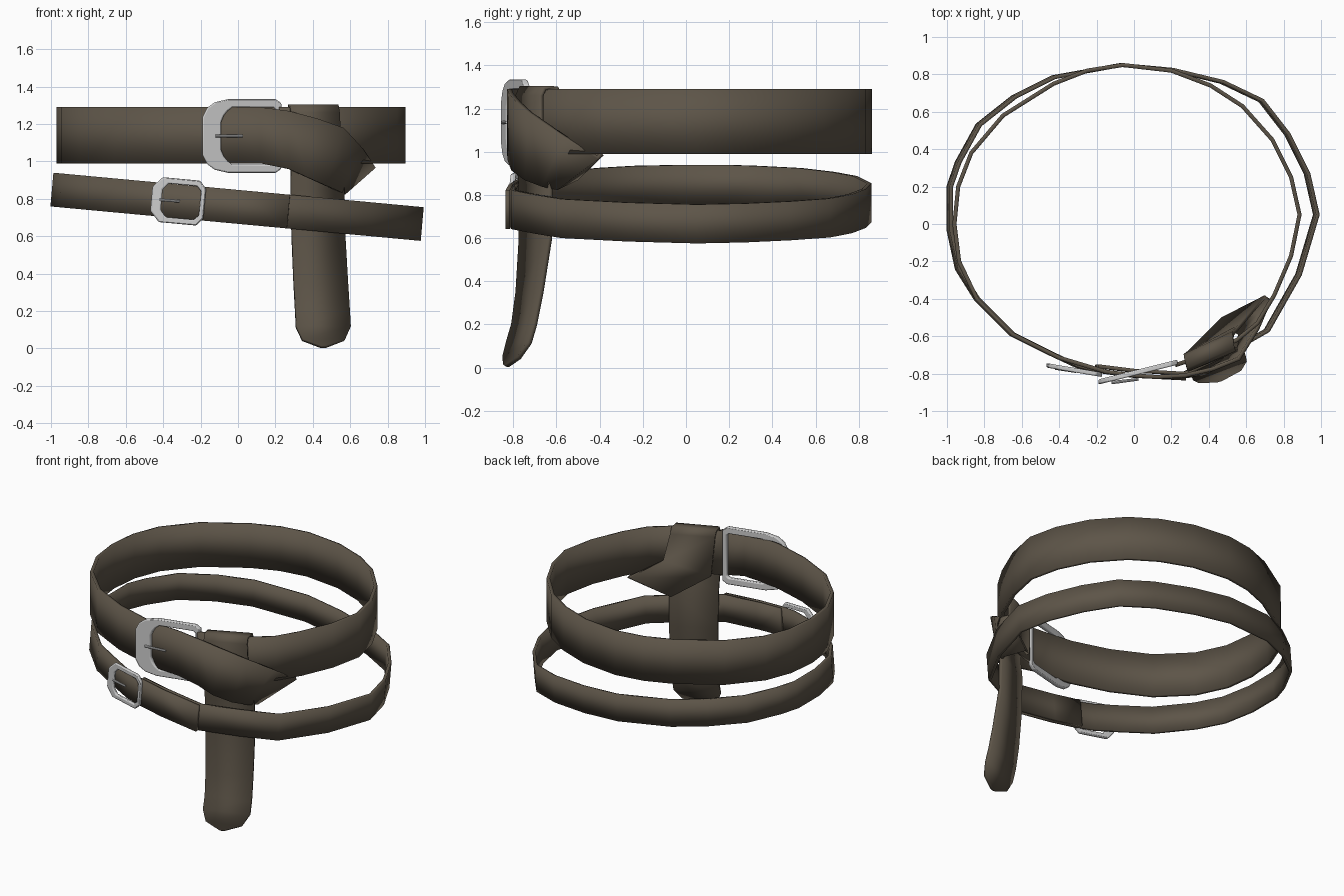
import bpy, bmesh
from mathutils import Vector

if "Cube" in bpy.data.objects:
    bpy.data.objects.remove(bpy.data.objects["Cube"])

leather = bpy.data.materials.new("leather")
leather.diffuse_color = (0.11, 0.09, 0.065, 1)
leather.use_nodes = True
leather.node_tree.nodes["Principled BSDF"].inputs["Base Color"].default_value = leather.diffuse_color


def finish(bm, name, mat=None):
    me = bpy.data.meshes.new(name)
    bm.to_mesh(me)
    bm.free()
    ob = bpy.data.objects.new(name, me)
    bpy.context.collection.objects.link(ob)
    if mat:
        me.materials.append(mat)
    bpy.ops.object.select_all(action='DESELECT')
    ob.select_set(True)
    bpy.context.view_layer.objects.active = ob
    bpy.ops.object.shade_smooth_by_angle(angle=0.6)
    return ob


def ribbon(name, sections, thickness=0.022):
    """Strap skinned across pairs of edge points, then thickened."""
    bm = bmesh.new()
    rows = [[bm.verts.new(p) for p in s] for s in sections]
    for (a, b), (c, d) in zip(rows, rows[1:]):
        bm.faces.new((a, b, d, c))
    ob = finish(bm, name, leather)
    mod = ob.modifiers.new("thick", 'SOLIDIFY')
    mod.thickness = thickness
    mod.offset = 0
    return ob


def frame(name, outer, inner, y_of, depth):
    """Metal ring between two matching x/z outlines; y_of gives its slant."""
    bm = bmesh.new()
    rings = [[bm.verts.new((x, y_of(x) + s * depth / 2, z)) for x, z in loop]
             for loop, s in ((outer, 1), (outer, -1), (inner, -1), (inner, 1))]
    n = len(outer)
    for k in range(4):
        r, q = rings[k], rings[(k + 1) % 4]
        for i in range(n):
            j = (i + 1) % n
            bm.faces.new((r[i], r[j], q[j], q[i]))
    bmesh.ops.recalc_face_normals(bm, faces=bm.faces)
    ob = finish(bm, name)
    mod = ob.modifiers.new("soft", 'BEVEL')
    mod.width = 0.007
    mod.segments = 2
    return ob


def pin(name, p, q, radius):
    p, q = Vector(p), Vector(q)
    bm = bmesh.new()
    bmesh.ops.create_cone(bm, cap_ends=True, segments=8, radius1=radius,
                          radius2=radius * 0.8, depth=(q - p).length)
    rot = (q - p).to_track_quat('Z', 'Y').to_matrix()
    bmesh.ops.rotate(bm, verts=bm.verts, matrix=rot)
    bmesh.ops.translate(bm, verts=bm.verts, vec=(p + q) / 2)
    return finish(bm, name)


# Upper belt: loop, through the buckle, folded under, over the top and hanging
upper = [(.22, -.755), (.38, -.70), (.55, -.62), (.66, -.53), (.75, -.38), (.84, -.17),
         (.885, .05), (.84, .25), (.74, .45), (.58, .63), (.41, .74), (.2, .82),
         (-.06, .85), (-.25, .82), (-.43, .75), (-.7, .58), (-.87, .38), (-.94, .2),
         (-.96, 0), (-.935, -.2), (-.84, -.4), (-.65, -.59), (-.4, -.715), (-.15, -.79),
         (0, -.81), (.12, -.818)]
path = [((x, y, 1.29), (x, y, .99)) for x, y in upper]
path += [
    ((.27, -.81, 1.27), (.27, -.815, .96)),
    ((.42, -.775, 1.23), (.37, -.80, .915)),
    ((.56, -.72, 1.18), (.47, -.74, .87)),
    ((.66, -.56, 1.07), (.54, -.66, .84)),
    ((.73, -.41, .975), (.565, -.595, .83)),    # diagonal fold
    ((.70, -.39, .99), (.47, -.51, .87)),
    ((.56, -.55, 1.08), (.29, -.69, .99)),
    ((.53, -.585, 1.26), (.27, -.705, 1.26)),   # up the inside
    ((.53, -.60, 1.295), (.27, -.72, 1.295)),
    ((.535, -.655, 1.295), (.28, -.765, 1.295)),
    ((.54, -.67, 1.26), (.285, -.78, 1.26)),    # over the top and down
    ((.555, -.67, .98), (.285, -.78, .98)),
    ((.565, -.625, .85), (.285, -.765, .85)),
    ((.57, -.63, .6), (.29, -.765, .6)),
    ((.585, -.67, .35), (.30, -.78, .35)),
    ((.595, -.70, .2), (.308, -.80, .2)),
    ((.60, -.725, .115), (.312, -.825, .115)),
    ((.57, -.775, .045), (.345, -.842, .045)),
    ((.47, -.83, .008), (.445, -.838, .008)),
]
ribbon("upper_belt", path)

# Lower belt: tilted loop whose end overlaps at the front
lower = [(-.2, -.76), (0, -.785), (.27, -.80), (.5, -.69), (.71, -.57), (.88, -.27),
         (.975, .05), (.925, .27), (.82, .48), (.68, .66), (.47, .76), (.2, .825),
         (-.07, .85), (-.43, .785), (-.64, .68), (-.83, .53), (-.94, .33), (-.985, .2),
         (-.985, -.03), (-.94, -.24), (-.84, -.4), (-.65, -.59), (-.45, -.69),
         (-.3, -.76), (-.2, -.785), (0, -.812), (.27, -.826)]
ribbon("lower_belt", [((x + .008, y, .847 - .093 * x), (x - .008, y, .667 - .093 * x))
                      for x, y in lower], 0.02)


# Large buckle, slanting so the strap runs under its left bar and over its right one
def y_large(x):
    return -.842 + .25 * (x + .18)


out_half = [(.20, .20), (.23, .18), (.23, .14)]
outer = [(-.19, .10), (-.165, .15), (-.125, .18), (-.05, .198), (.20, .198), (.232, .175)]
inner = [(-.09, .075), (-.075, .11), (-.055, .135), (-.03, .153), (.19, .153), (.205, .14)]


def mirrored(half, zc):
    return [(x, zc + z) for x, z in half] + [(x, zc - z) for x, z in reversed(half)]


frame("large_buckle", mirrored(outer, 1.136), mirrored(inner, 1.136), y_large, .028)
pin("large_buckle_pin", (-.12, -.848, 1.136), (.025, -.83, 1.136), .009)


# Small buckle, tilted with the lower belt
def y_small(x):
    return -.757 - .17 * (x + .46)


def tilted(half):
    return [(-.318 + u + .093 * v, .787 - .093 * u + v) for u, v in mirrored(half, 0)]


frame("small_buckle",
      tilted([(-.145, .065), (-.095, .12), (.105, .12), (.14, .08)]),
      tilted([(-.09, .055), (-.06, .09), (.09, .09), (.115, .065)]), y_small, .024)
pin("small_buckle_pin", (-.42, -.772, .795), (-.31, -.79, .786), .008)
